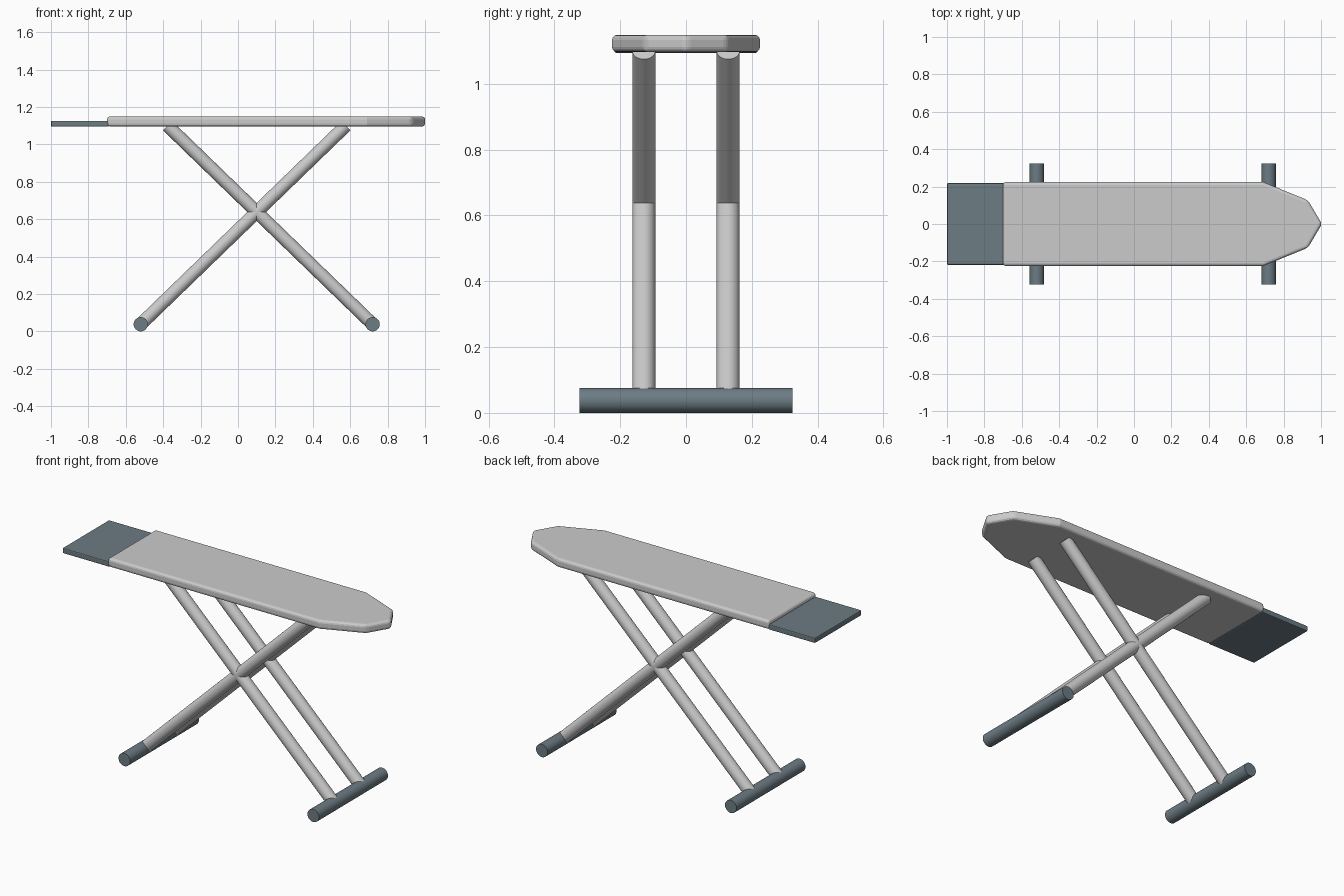
import bpy, bmesh
from mathutils import Vector

if "Cube" in bpy.data.objects:
    bpy.data.objects.remove(bpy.data.objects["Cube"])

slate = bpy.data.materials.new("slate")
slate.diffuse_color = (0.15, 0.2, 0.23, 1)
slate.use_nodes = True
slate.node_tree.nodes["Principled BSDF"].inputs["Base Color"].default_value = slate.diffuse_color


def prism(name, outline, z0, z1, bevel, segments):
    """Extruded outline with rounded edges."""
    bm = bmesh.new()
    face = bm.faces.new([bm.verts.new((x, y, z0)) for x, y in outline])
    top = bmesh.ops.extrude_face_region(bm, geom=[face])["geom"]
    bmesh.ops.translate(bm, vec=(0, 0, z1 - z0),
                        verts=[v for v in top if isinstance(v, bmesh.types.BMVert)])
    bmesh.ops.recalc_face_normals(bm, faces=bm.faces)
    mesh = bpy.data.meshes.new(name)
    bm.to_mesh(mesh)
    bm.free()
    obj = bpy.data.objects.new(name, mesh)
    bpy.context.collection.objects.link(obj)
    mod = obj.modifiers.new("edge_round", 'BEVEL')
    mod.width, mod.segments = bevel, segments
    mod.limit_method = 'ANGLE'
    return obj


def tube(name, a, b, radius):
    """Smooth capped cylinder between two points."""
    a, b = Vector(a), Vector(b)
    bpy.ops.mesh.primitive_cylinder_add(vertices=32, radius=radius,
                                        depth=(b - a).length, location=(a + b) / 2)
    obj = bpy.context.object
    obj.name = name
    obj.rotation_euler = (b - a).to_track_quat('Z', 'Y').to_euler()
    bpy.ops.object.shade_smooth_by_angle()
    return obj


# padded board with tapered nose
half = [(-0.7, -0.225), (0.69, -0.225), (0.93, -0.127)]
outline = half + [(1.005, 0)] + [(x, -y) for x, y in reversed(half)]
prism("board", outline, 1.096, 1.149, 0.016, 3)

# iron rest behind the board
rest = prism("iron_rest", [(-1, -0.218), (-0.69, -0.218), (-0.69, 0.218), (-1, 0.218)],
             1.094, 1.126, 0.006, 2)
rest.data.materials.append(slate)

# crossed leg pairs, each with a foot bar
for end, foot_x, top_x in (("rear", -0.52, 0.577), ("nose", 0.72, -0.377)):
    for side, y in (("front", -0.128), ("back", 0.128)):
        tube(f"{end}_leg_{side}", (foot_x, y, 0.038), (top_x, y, 1.1), 0.035)
    foot = tube(f"{end}_foot", (foot_x, -0.323, 0.038), (foot_x, 0.323, 0.038), 0.038)
    foot.data.materials.append(slate)
